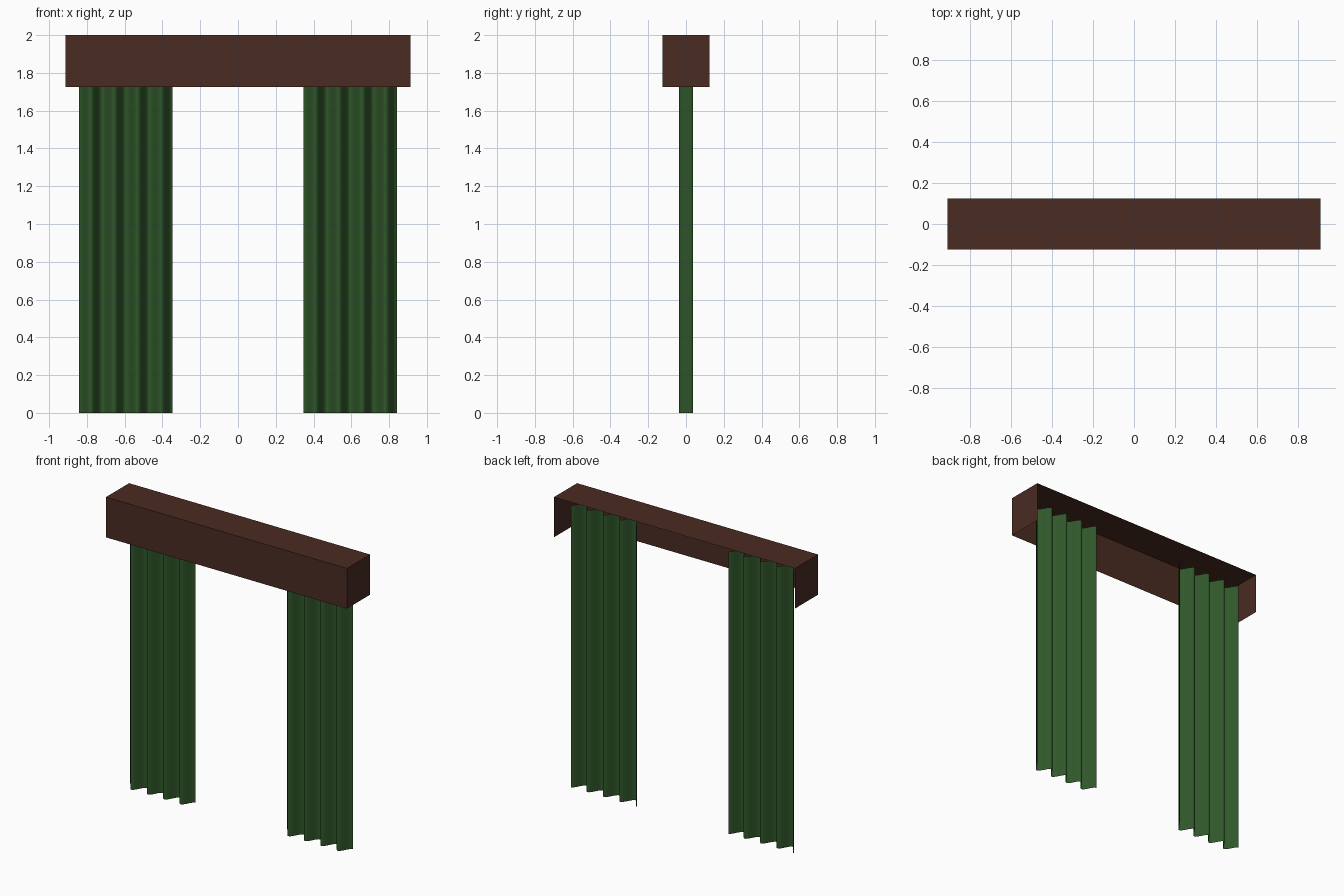
import bpy
import math

cube = bpy.data.objects.get("Cube")
if cube:
    bpy.data.objects.remove(cube, do_unlink=True)


def make_material(name, color):
    mat = bpy.data.materials.new(name)
    mat.use_nodes = True
    mat.diffuse_color = color
    bsdf = next(n for n in mat.node_tree.nodes if n.type == "BSDF_PRINCIPLED")
    bsdf.inputs["Base Color"].default_value = color
    bsdf.inputs["Roughness"].default_value = 0.9
    return mat


def add_mesh(name, verts, faces, mat, smooth=False):
    mesh = bpy.data.meshes.new(name)
    mesh.from_pydata(verts, [], faces)
    mesh.materials.append(mat)
    for poly in mesh.polygons:
        poly.use_smooth = smooth
    obj = bpy.data.objects.new(name, mesh)
    bpy.context.collection.objects.link(obj)
    return obj


wood = make_material("dark brown wood", (0.068, 0.025, 0.016, 1))
cloth = make_material("green cloth", (0.029, 0.095, 0.023, 1))

# Pelmet: thin box open at the back and underneath
W, D, LOW, TOP = 0.912, 0.125, 1.725, 2.0
corners = [(x, y, z) for z in (LOW, TOP)
           for x, y in ((-W, -D), (W, -D), (W, D), (-W, D))]
add_mesh("pelmet", corners,
         [(0, 1, 5, 4), (1, 2, 6, 5), (3, 0, 4, 7), (4, 5, 6, 7)], wood)

# Curtains: wavy sheets with four folds each
INNER, OUTER, HEIGHT, DEPTH = 0.346, 0.843, 1.93, 0.037
FOLDS, STEPS = 4, 16


def curtain(name, start):
    n = FOLDS * STEPS
    verts = []
    for i in range(n + 1):
        x = start + (OUTER - INNER) * i / n
        y = DEPTH * math.cos(2 * math.pi * i / STEPS)
        verts += [(x, y, 0), (x, y, HEIGHT)]
    faces = [(2 * i, 2 * i + 2, 2 * i + 3, 2 * i + 1) for i in range(n)]
    add_mesh(name, verts, faces, cloth, smooth=True)


curtain("left_curtain", INNER)
curtain("right_curtain", -OUTER)
